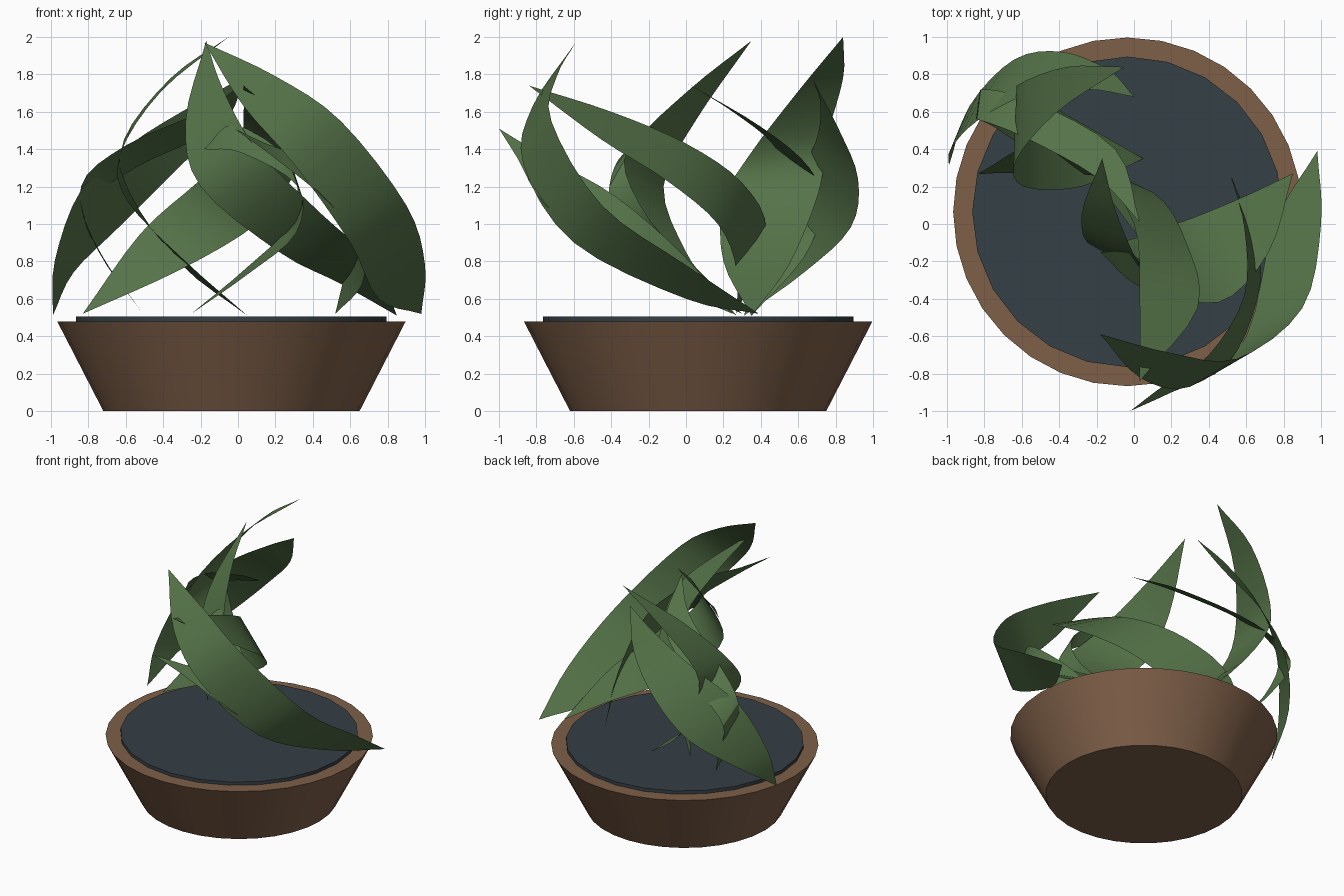
import bpy, bmesh
from mathutils import Vector


def material(name, color):
    m = bpy.data.materials.new(name)
    m.diffuse_color = (*color, 1)
    return m


terracotta = material("terracotta", (0.21, 0.115, 0.065))
soil_mat = material("dark_soil", (0.036, 0.05, 0.06))
green = material("leaf_green", (0.09, 0.17, 0.065))
CX, CY = -0.035, 0.065


def finish(name, bm, mat):
    bmesh.ops.recalc_face_normals(bm, faces=bm.faces)
    me = bpy.data.meshes.new(name)
    bm.to_mesh(me)
    bm.free()
    ob = bpy.data.objects.new(name, me)
    bpy.context.collection.objects.link(ob)
    me.materials.append(mat)
    bpy.context.view_layer.objects.active = ob
    ob.select_set(True)
    bpy.ops.object.shade_smooth_by_angle()
    ob.select_set(False)
    return ob


def frustum(name, r1, r2, z0, z1, sides, mat):
    bm = bmesh.new()
    bmesh.ops.create_cone(bm, cap_ends=True, segments=sides, radius1=r1,
                          radius2=r2, depth=z1 - z0)
    bmesh.ops.translate(bm, verts=bm.verts, vec=(CX, CY, (z0 + z1) / 2))
    return finish(name, bm, mat)


def spline(pts, steps):
    """Smooth curve through every point."""
    p = [Vector(q) for q in pts]
    p = [2 * p[0] - p[1]] + p + [2 * p[-1] - p[-2]]
    out = []
    for i in range(1, len(p) - 2):
        a, b, c, d = p[i - 1:i + 3]
        for k in range(steps):
            t = k / steps
            out.append(0.5 * (2 * b + (c - a) * t + (2*a - 5*b + 4*c - d) * t*t
                              + (3*b - a - 3*c + d) * t**3))
    return out + [p[-2]]


def leaf(name, base, edge_a, edge_b, tip):
    """Blade surface between two curved edges meeting at base and tip."""
    a = spline([base, *edge_a, tip], 4)
    b = spline([base, *edge_b, tip], 4)
    bm = bmesh.new()
    start, end = bm.verts.new(a[0]), bm.verts.new(a[-1])
    rows = [(bm.verts.new(p), bm.verts.new(q)) for p, q in zip(a[1:-1], b[1:-1])]
    bm.faces.new((start, rows[0][0], rows[0][1]))
    for (p, q), (r, s) in zip(rows, rows[1:]):
        bm.faces.new((p, r, s, q))
    bm.faces.new((rows[-1][0], end, rows[-1][1]))
    return finish(name, bm, green)


# Pot and soil
frustum("pot", 0.685, 0.932, 0, 0.48, 32, terracotta)
frustum("soil", 0.83, 0.83, 0.47, 0.505, 24, soil_mat)

# Leaves on the right
leaf("outer_right_leaf", (0.98, 0.39, 0.52),
     [(1.0, 0.0, 0.78), (0.9, -0.45, 1.1), (0.55, -0.72, 1.55), (0.2, -0.69, 1.79)],
     [(0.75, 0.0, 0.6), (0.6, -0.6, 0.9), (0.3, -0.87, 1.32), (0.03, -0.82, 1.63)],
     (-0.18, -0.59, 1.97))
leaf("tall_right_leaf", (0.85, 0.27, 0.51),
     [(0.72, -0.15, 0.8), (0.45, -0.42, 1.05), (0.1, -0.3, 1.4), (-0.08, 0.02, 1.72)],
     [(0.55, 0.13, 0.68), (0.22, 0.0, 0.85), (-0.2, -0.12, 1.2), (-0.28, 0.05, 1.55)],
     (-0.17, 0.35, 1.98))
leaf("front_leaf", (0.52, 0.25, 0.52),
     [(0.66, -0.1, 0.67), (0.66, -0.4, 0.85), (0.5, -0.75, 1.1), (0.2, -0.9, 1.35)],
     [(0.59, -0.02, 0.84), (0.59, -0.38, 1.15), (0.4, -0.7, 1.33), (0.15, -0.87, 1.43)],
     (-0.02, -1.0, 1.51))
leaf("inner_front_leaf", (-0.25, 0.3, 0.52),
     [(0.05, 0.05, 0.77), (0.3, -0.2, 1.03), (0.27, -0.33, 1.34), (-0.02, -0.16, 1.53)],
     [(0.05, -0.1, 0.73), (0.31, -0.38, 0.95), (0.32, -0.41, 1.2), (0.02, -0.33, 1.38)],
     (-0.18, -0.15, 1.4))

# Leaves on the left
leaf("outer_left_leaf", (-0.99, 0.31, 0.51),
     [(-0.98, 0.4, 0.8), (-0.84, 0.55, 1.18), (-0.57, 0.69, 1.43), (-0.25, 0.72, 1.63)],
     [(-0.88, 0.63, 0.74), (-0.64, 0.88, 0.98), (-0.38, 0.92, 1.24), (-0.13, 0.82, 1.5)],
     (0.0, 0.68, 1.77))
leaf("tall_left_leaf", (0.05, 0.35, 0.51),
     [(-0.3, 0.55, 0.78), (-0.58, 0.71, 1.17), (-0.61, 0.75, 1.45), (-0.36, 0.84, 1.78)],
     [(-0.28, 0.2, 0.8), (-0.59, 0.2, 1.12), (-0.63, 0.34, 1.37), (-0.41, 0.6, 1.71)],
     (-0.05, 0.84, 2.0))
leaf("arching_left_leaf", (-0.5, 0.35, 0.51),
     [(-0.72, 0.63, 0.82), (-0.82, 0.72, 1.08), (-0.55, 0.66, 1.3), (-0.1, 0.4, 1.52)],
     [(-0.75, 0.52, 0.86), (-0.84, 0.56, 1.2), (-0.6, 0.47, 1.42), (-0.2, 0.25, 1.6)],
     (0.03, 0.01, 1.75))
leaf("arching_front_leaf", (-0.83, 0.27, 0.52),
     [(-0.52, 0.43, 0.95), (-0.22, 0.3, 1.22), (0.0, 0.0, 1.43), (0.03, -0.4, 1.6)],
     [(-0.3, 0.27, 0.76), (0.1, 0.17, 1.0), (0.28, -0.1, 1.23), (0.34, -0.45, 1.45)],
     (0.03, -0.84, 1.74))
